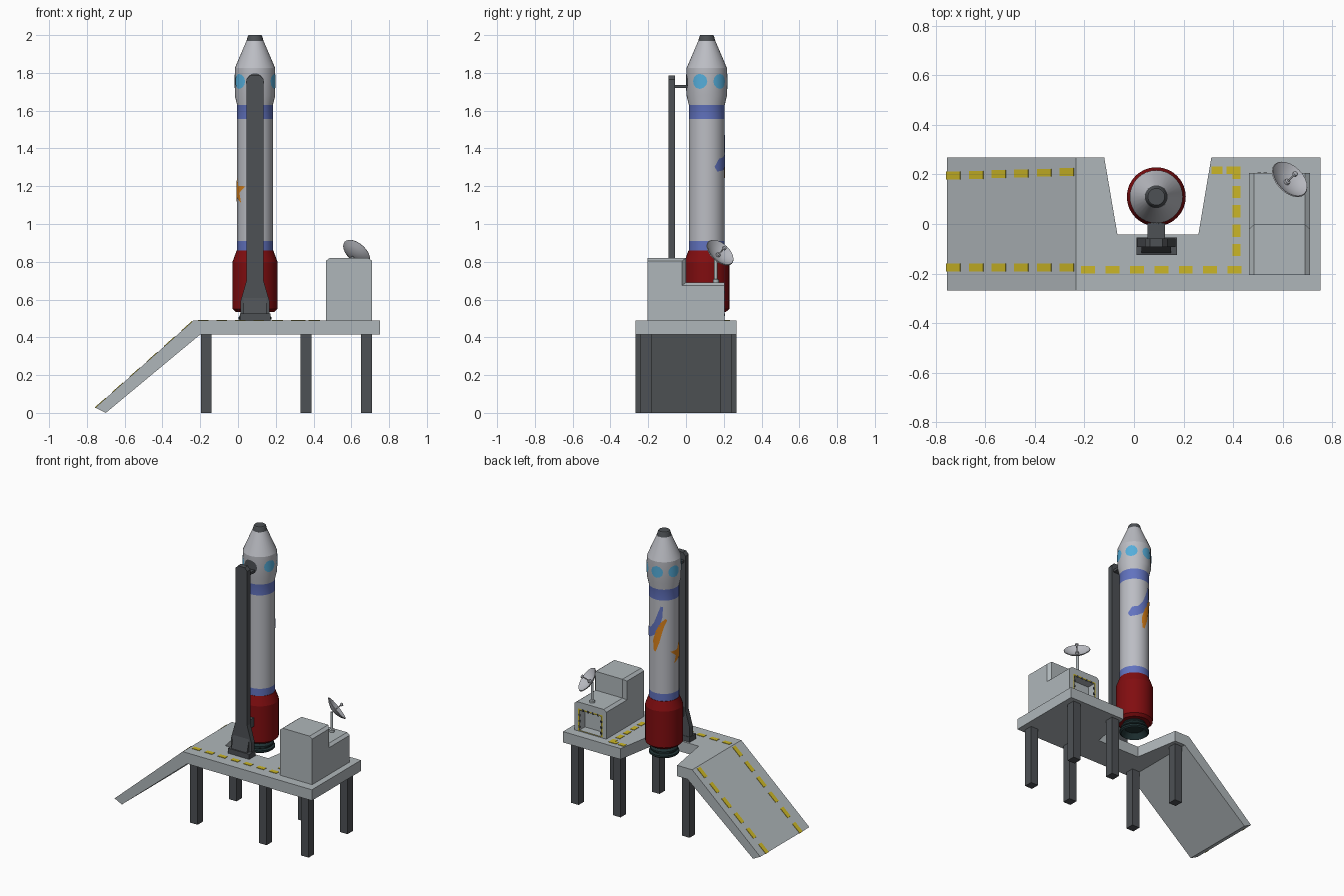
import bpy, bmesh, math
from mathutils import Matrix, Vector

if "Cube" in bpy.data.objects:
    bpy.data.objects.remove(bpy.data.objects["Cube"])

def mat(name, r, g, b):
    m = bpy.data.materials.new(name)
    m.diffuse_color = (r, g, b, 1)
    m.use_nodes = True
    m.node_tree.nodes["Principled BSDF"].inputs["Base Color"].default_value = m.diffuse_color
    return m

GREY = mat("deck grey", .43, .47, .49)
WHITE = mat("hull white", .50, .51, .55)
DARK = mat("dark steel", .075, .082, .09)
RED = mat("booster red", .22, .004, .005)
BLUE = mat("stripe blue", .12, .17, .52)
SKY = mat("window blue", .09, .42, .70)
ORANGE = mat("orange", .70, .22, .01)
YELLOW = mat("marking yellow", .60, .47, .02)
TEAL = mat("nozzle teal", .014, .032, .034)

CX, CY = .09, .11          # rocket axis


def finish(name, bm, mats, smooth=False, recalc=True):
    if recalc:
        bmesh.ops.recalc_face_normals(bm, faces=bm.faces)
    me = bpy.data.meshes.new(name)
    bm.to_mesh(me)
    bm.free()
    for m in mats:
        me.materials.append(m)
    if smooth:
        me.shade_smooth()
        me.set_sharp_from_angle(angle=math.radians(20))
    ob = bpy.data.objects.new(name, me)
    bpy.context.collection.objects.link(ob)
    return ob


def loft(bm, rings, closed_ends=True):
    rows = [[bm.verts.new(p) for p in ring] for ring in rings]
    n = len(rows[0])
    out = []
    for a, b in zip(rows, rows[1:]):
        out.append([bm.faces.new((a[i], a[(i + 1) % n], b[(i + 1) % n], b[i])) for i in range(n)])
    if closed_ends:
        bm.faces.new(rows[0])
        bm.faces.new(rows[-1])
    return out


def prism(name, pts, axis, lo, hi, m):
    put = {'x': lambda a, b, c: (c, a, b), 'y': lambda a, b, c: (a, c, b),
           'z': lambda a, b, c: (a, b, c)}[axis]
    bm = bmesh.new()
    loft(bm, [[put(a, b, c) for a, b in pts] for c in (lo, hi)])
    return finish(name, bm, [m])


def box(name, x0, x1, y0, y1, z0, z1, m):
    return prism(name, [(x0, y0), (x1, y0), (x1, y1), (x0, y1)], 'z', z0, z1, m)


def lathe(name, prof, mats, idx=None, matrix=Matrix(), seg=32):
    bm = bmesh.new()
    rings = [[matrix @ Vector((r * math.cos(2 * math.pi * i / seg), r * math.sin(2 * math.pi * i / seg), z))
              for i in range(seg)] for r, z in prof]
    for k, faces in enumerate(loft(bm, rings, False)):
        for f in faces:
            f.material_index = idx[k] if idx else 0
    bmesh.ops.remove_doubles(bm, verts=bm.verts, dist=1e-5)
    return finish(name, bm, mats, True)


def decal(name, polys, angle, z, radius, m):
    """Flat outlines (arc, height) wrapped round the rocket as thin skins."""
    bm = bmesh.new()
    for p in polys:
        f = bm.faces.new([bm.verts.new((u, v, 0)) for u, v in p])
        f.normal_update()
        if f.normal.z < 0:
            f.normal_flip()
    bmesh.ops.remove_doubles(bm, verts=bm.verts, dist=1e-5)
    bmesh.ops.subdivide_edges(bm, edges=bm.edges, cuts=5, use_grid_fill=True)
    bmesh.ops.triangulate(bm, faces=bm.faces)
    for v in bm.verts:
        t = math.radians(angle) + v.co.x / radius
        r = radius + .0025
        v.co = (CX + r * math.cos(t), CY + r * math.sin(t), z + v.co.y)
    return finish(name, bm, [m], True, False)


def fan(radii):
    n = len(radii)
    p = [(r * math.sin(2 * math.pi * i / n), r * math.cos(2 * math.pi * i / n)) for i, r in enumerate(radii)]
    return [[(0, 0), p[i], p[(i + 1) % n]] for i in range(n)]


def swoosh(path, radius):
    c = [(math.radians(a) * radius, z, w / 2) for a, z, w in path]
    edge = []
    for i, (u, v, w) in enumerate(c):
        a, b = c[max(i - 1, 0)], c[min(i + 1, len(c) - 1)]
        d = Vector((b[0] - a[0], b[1] - a[1])).normalized()
        edge.append(((u - d.y * w, v + d.x * w), (u + d.y * w, v - d.x * w)))
    return [[a[0], a[1], b[1], b[0]] for a, b in zip(edge, edge[1:])]


# --- rocket ---
axis = Matrix.Translation((CX, CY, 0))
lathe("nose_cap", [(0, 2), (.034, 2), (.038, 1.995), (.046, 1.967), (0, 1.967)], [DARK], matrix=axis)
lathe("rocket_hull", [(0, 1.968), (.046, 1.968), (.107, 1.825), (.107, 1.68), (.095, 1.63), (.095, 1.555),
                      (.095, .91), (.095, .855), (0, .855)],
      [WHITE, BLUE], [0, 0, 0, 0, 1, 0, 1, 0], axis)
lathe("booster", [(0, .86), (.097, .86), (.119, .80), (.119, .55), (.1, .533), (0, .533)], [RED], matrix=axis)
lathe("engine_nozzle", [(0, .54), (.072, .54), (.072, .525), (.087, .507), (.087, .496), (.079, .492),
                        (.079, .487), (.095, .482), (.095, .47), (.085, .462), (.06, .50), (0, .50)],
      [TEAL], matrix=axis)

# windows and docking hatch
for i, a in enumerate((-20, 40, 100, 160, 220)):
    decal(f"window_{i + 1}", fan([.04] * 12), a, 1.755, .107, SKY)
decal("hatch", fan([.048] * 16), 270, 1.75, .107, DARK)

# painted hull decoration
decal("blue_swoosh", swoosh([(116, 1.512, .015), (109, 1.45, .035), (97, 1.385, .045), (78, 1.335, .055),
                             (52, 1.315, .07), (30, 1.29, .03)], .095), 0, 0, .095, BLUE)
decal("orange_swoosh", swoosh([(133, 1.425, .015), (118, 1.39, .032), (104, 1.33, .042), (93, 1.265, .045),
                               (88, 1.20, .015)], .095), 0, 0, .095, ORANGE)
decal("orange_star", fan([.078, .034] * 5), 193, 1.175, .095, ORANGE)

# --- launch tower ---
half = [(.077, .52), (.077, .59), (.045, .70), (.045, 1.765), (.026, 1.787)]
prism("tower", [(CX + x, z) for x, z in half] + [(CX - x, z) for x, z in reversed(half)], 'y', -.093, -.058, DARK)
box("tower_foot", .01, .173, -.125, -.055, .49, .525, DARK)
prism("foot_wedge", [(-.118, .52), (-.09, .62), (-.06, .62), (-.06, .52)], 'x', .03, .15, DARK)
box("upper_arm", .055, .125, -.06, .005, 1.72, 1.736, DARK)
box("lower_clamp", .055, .125, -.06, .0, .66, .72, DARK)

# --- platform ---
prism("deck", [(-.2, -.268), (.752, -.268), (.752, .268), (.312, .268), (.26, -.042), (-.067, -.042),
               (-.12, .268), (-.2, .268)], 'z', .415, .49, GREY)
prism("ramp", [(-.235, .49), (-.755, .028), (-.70, 0), (-.2, .415), (-.2, .49)], 'y', -.268, .268, GREY)
for x in (-.168, .359, .68):
    for y in (-.212, .212):
        box("platform_leg", x - .029, x + .029, y - .03, y + .03, 0, .415, DARK)

# yellow dashes on the deck and ramp
bm = bmesh.new()


def dash(x, y, z, lx, ly, tilt=0):
    bmesh.ops.create_cube(bm, size=1, matrix=Matrix.Translation((x, y, z)) @ Matrix.Rotation(tilt, 4, 'Y')
                          @ Matrix.Diagonal((lx, ly, .006, 1)))


for i in range(7):
    dash(-.185 + i * .0985, -.185, .49, .056, .03)
for i in range(5):
    dash(.413, -.105 + i * .078, .49, .032, .05)
dash(.335, .217, .49, .045, .03)
dash(.395, .217, .49, .045, .03)
slope = math.atan2(.462, .52)
for i in range(6):
    x = -.728 + i * .0915
    for y in (-.175, .195 + .003 * i):
        dash(x, y, .49 + (x + .235) * .462 / .52, .076, .032, -slope)
finish("yellow_dashes", bm, [YELLOW])

# --- control building with recessed doorway ---
big = [(-.205, .49), (-.205, .82), (0, .82), (0, .69), (.205, .69), (.205, .49)]
small = [(-.205, .49), (-.205, .805), (-.02, .805), (-.02, .675), (.205, .675), (.205, .49)]
bm = bmesh.new()
rows = loft(bm, [[(x, y, z) for y, z in p] for x, p in ((.465, small), (.485, big), (.69, big), (.71, small))])
door = rows[1][4]
bmesh.ops.recalc_face_normals(bm, faces=bm.faces)
bmesh.ops.inset_individual(bm, faces=[door], thickness=.014)
for v in door.verts:
    v.co.z = .645 if v.co.z > .6 else .494
ring = bmesh.ops.inset_individual(bm, faces=[door], thickness=.013)["faces"]
for f in ring:
    f.material_index = 1
for v in door.verts:
    if v.co.z < .6:
        v.co.z = .497
door = bmesh.ops.extrude_discrete_faces(bm, faces=[door])["faces"][0]
bmesh.ops.translate(bm, verts=door.verts, vec=(0, -.06, 0))
finish("control_building", bm, [GREY, YELLOW])

# dark hazard marks on the door frame
bm = bmesh.new()
marks = [(x, z) for x in (.5055, .6695) for z in (.52, .56, .60)] + [(.53 + i * .038, .6385) for i in range(4)]
for x, z in marks:
    bmesh.ops.create_cube(bm, size=1, matrix=Matrix.Translation((x, .205, z)) @ Matrix.Diagonal((.013, .005, .013, 1)))
finish("hazard_marks", bm, [DARK])

# --- dish antenna ---
tilt = math.radians(52)
normal = Vector((math.sin(tilt) / math.sqrt(2), math.sin(tilt) / math.sqrt(2), math.cos(tilt)))
aim = Matrix.Translation((.628, .18, .848)) @ normal.to_track_quat('Z', 'Y').to_matrix().to_4x4()
lathe("dish", [(0, -.03), (.03, -.027), (.06, -.016), (.086, 0), (.083, .004), (.058, -.011), (.03, -.021), (0, -.024)],
      [WHITE], matrix=aim, seg=24)
lathe("dish_feed", [(0, -.024), (.012, -.024), (.012, -.012), (.004, -.01), (.004, .03), (.011, .034),
                    (.011, .045), (0, .05)], [WHITE], matrix=aim, seg=12)
lathe("dish_mast", [(0, .68), (.016, .68), (.016, .705), (.009, .71), (.009, .825), (0, .83)], [GREY],
      matrix=Matrix.Translation((.606, .158, 0)), seg=12)
